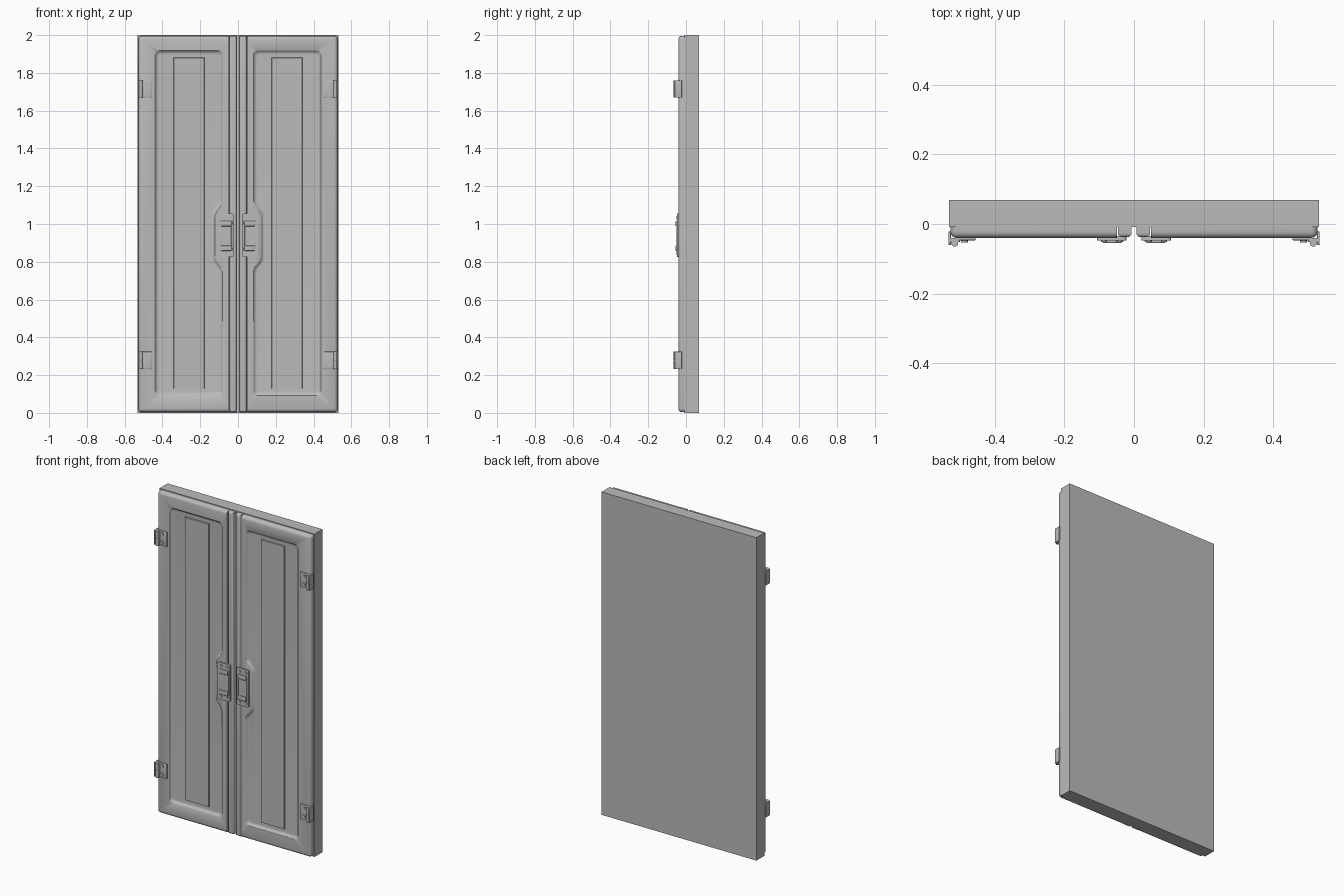
import bpy, bmesh, math
from mathutils import Vector

cube = bpy.data.objects.get("Cube")
if cube:
    bpy.data.objects.remove(cube, do_unlink=True)

grey = bpy.data.materials.new("plain grey")
grey.use_nodes = True
tone = (0.5, 0.5, 0.5, 1)
grey.diffuse_color = tone
grey.node_tree.nodes["Principled BSDF"].inputs["Base Color"].default_value = tone


def finish(bm, name, smooth=True):
    bmesh.ops.recalc_face_normals(bm, faces=bm.faces[:])
    mesh = bpy.data.meshes.new(name)
    bm.to_mesh(mesh)
    bm.free()
    mesh.materials.append(grey)
    ob = bpy.data.objects.new(name, mesh)
    bpy.context.collection.objects.link(ob)
    if smooth:
        bpy.ops.object.select_all(action='DESELECT')
        ob.select_set(True)
        bpy.context.view_layer.objects.active = ob
        bpy.ops.object.shade_smooth_by_angle(angle=math.radians(35))
    return ob


def box(name, lo, hi, bevel=0.0, pick=None, segments=3):
    """Box between two corners; pick chooses the edges to round by midpoint."""
    bm = bmesh.new()
    bmesh.ops.create_cube(bm, size=1)
    lo, hi = Vector(lo), Vector(hi)
    for v in bm.verts:
        v.co = Vector([lo[i] + (v.co[i] + 0.5) * (hi[i] - lo[i]) for i in range(3)])
    if bevel:
        edges = [e for e in bm.edges
                 if pick is None or pick((e.verts[0].co + e.verts[1].co) / 2)]
        bmesh.ops.bevel(bm, geom=edges, offset=bevel, segments=segments,
                        profile=0.5, affect='EDGES')
    return finish(bm, name)


def cylinder(name, centre, radius, depth, axis='Z', sides=16):
    bm = bmesh.new()
    bmesh.ops.create_cone(bm, cap_ends=True, segments=sides, radius1=radius,
                          radius2=radius, depth=depth)
    for v in bm.verts:
        x, y, z = v.co
        v.co = Vector(centre) + (Vector((x, z, y)) if axis == 'Y' else v.co)
    return finish(bm, name)


def outline(points, grow, radius):
    """Offset a counter-clockwise outline outward and round its corners."""
    pts = [Vector(p) for p in points]
    count = len(pts)
    moved = []
    for i, p in enumerate(pts):
        a = (p - pts[i - 1]).normalized()
        b = (pts[(i + 1) % count] - p).normalized()
        na, nb = Vector((a.y, -a.x)), Vector((b.y, -b.x))
        moved.append(p + (na + nb) * grow / (1 + na.dot(nb)))
    ring = []
    for i, p in enumerate(moved):
        a = p + (moved[i - 1] - p).normalized() * radius
        b = p + (moved[(i + 1) % count] - p).normalized() * radius
        for t in (0, 0.25, 0.5, 0.75, 1):
            ring.append(a * (1 - t) ** 2 + p * 2 * t * (1 - t) + b * t * t)
    return ring


def loft(name, points, steps, side, radius):
    """Skin rings of one outline, each step being (grow, y)."""
    bm = bmesh.new()
    rings = [[bm.verts.new((side * p.x, y, p.y)) for p in outline(points, grow, radius)]
             for grow, y in steps]
    for r, s in zip(rings, rings[1:]):
        for i in range(len(r)):
            bm.faces.new((r[i - 1], r[i], s[i], s[i - 1]))
    bm.faces.new(rings[0])
    bm.faces.new(rings[-1])
    return finish(bm, name)


FRONT = -0.040
RECESS = [(0.09, 0.10), (0.43, 0.10), (0.43, 1.91), (0.09, 1.91),
          (0.09, 1.11), (0.13, 1.06), (0.13, 0.81), (0.09, 0.76)]
FIELD = [(0.18, 0.13), (0.34, 0.13), (0.34, 1.88), (0.18, 1.88)]

# Backing slab
box("back_slab", (-0.531, -0.009, 0), (0.531, 0.069, 2))


def build_side(s, tag):
    def sbox(name, lo, hi, bevel=0.0, pick=None, segments=3):
        xs = sorted((s * lo[0], s * hi[0]))
        return box(tag + name, (xs[0], lo[1], lo[2]), (xs[1], hi[1], hi[2]),
                   bevel, pick, segments)

    def screw(name, x, y, z, r):
        cylinder(tag + name, (s * x, y, z), r, 0.006, 'Y', 12)

    # Door leaf with rounded outer rim
    def rim(m):
        return (m.y < FRONT + 0.001 and abs(m.x) > 0.1) or \
            (m.y > FRONT + 0.001 and m.y < -0.01 and abs(m.x) > 0.4)
    leaf = sbox("door_leaf", (0.049, FRONT, 0.004), (0.527, -0.005, 1.996),
                0.018, rim, 4)

    # Soft-edged recess cut around the panel and handle boss
    cutter = loft(tag + "recess_cutter", RECESS,
                  [(0.016, -0.046), (0.010, -0.0405), (0.007, -0.0385),
                   (0.001, -0.031), (-0.005, -0.0275), (-0.010, -0.027)], s, 0.022)
    cutter.hide_render = True
    cutter.hide_viewport = True
    cut = leaf.modifiers.new("recess", 'BOOLEAN')
    cut.operation = 'DIFFERENCE'
    cut.solver = 'EXACT'
    cut.object = cutter

    # Raised field in the recess
    loft(tag + "raised_panel", FIELD, [(0.002, -0.02), (0.002, -0.028), (0, -0.034)],
         s, 0.001)

    # Meeting strip along the centre seam
    sbox("meeting_strip", (0.007, -0.038, 0.004), (0.046, -0.005, 1.996), 0.012,
         lambda m: m.y < -0.037, 4)

    # Handle plate, side rails, end grips and screws
    sbox("handle_plate", (0.022, -0.047, 0.825), (0.106, -0.035, 1.055), 0.009,
         lambda m: -0.045 < m.y < -0.036 and abs(m.z - 0.94) > 0.1, 3)
    for x in (0.033, 0.092):
        sbox("handle_rail", (x - 0.003, -0.050, 0.86), (x + 0.003, -0.045, 1.015), 0.001)
    for z in (0.872, 1.002):
        sbox("handle_grip", (0.034, -0.055, z - 0.014), (0.091, -0.045, z + 0.014), 0.004)
    for x in (0.042, 0.086):
        for z in (0.845, 1.034):
            screw("handle_screw", x, -0.048, z, 0.009)

    # Hinges
    for z in (0.278, 1.715):
        sbox("hinge_plate", (0.455, -0.047, z - 0.046), (0.508, -0.035, z + 0.046), 0.003)
        sbox("hinge_side_wing", (0.526, -0.060, z - 0.046), (0.533, -0.022, z + 0.046), 0.002)
        sbox("hinge_web", (0.500, -0.052, z - 0.046), (0.531, -0.040, z + 0.046), 0.002)
        for k in (-1, 1):
            cylinder(tag + "hinge_knuckle", (s * 0.515, -0.055, z + k * 0.0235),
                     0.010, 0.045)
            screw("hinge_screw", 0.487, -0.050, z + k * 0.026, 0.010)
        cylinder(tag + "hinge_pin", (s * 0.515, -0.055, z), 0.006, 0.09)


build_side(1, "left_")
build_side(-1, "right_")
